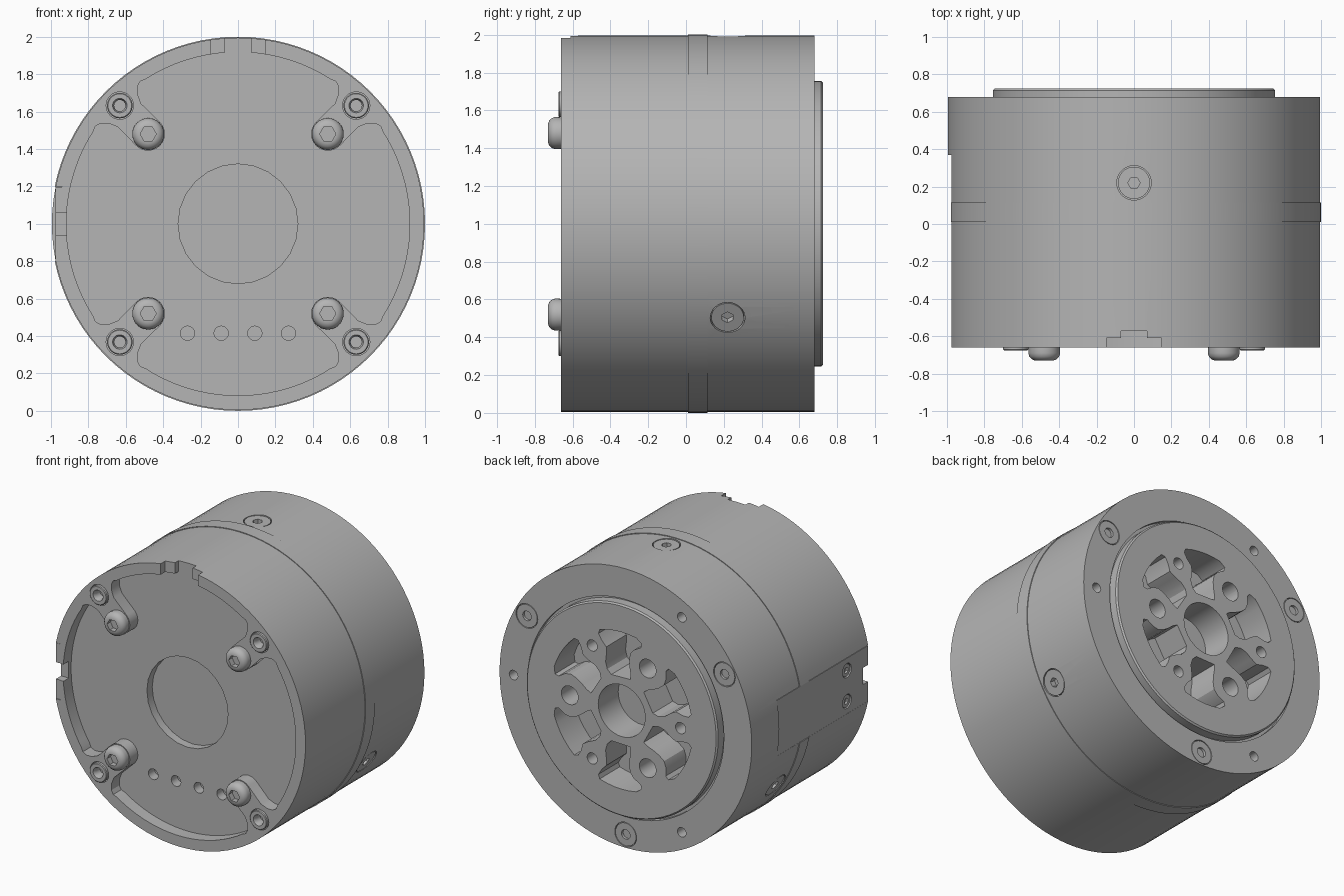
import bpy, bmesh
from math import cos, sin, pi, radians
from mathutils import Matrix

if "Cube" in bpy.data.objects:
    bpy.data.objects.remove(bpy.data.objects["Cube"], do_unlink=True)

metal = bpy.data.materials.new("grey_metal")
metal.use_nodes = True
GREY = (0.46, 0.46, 0.46, 1)
metal.diffuse_color = GREY
metal.node_tree.nodes["Principled BSDF"].inputs["Base Color"].default_value = GREY


def finish(name, bm, matrix):
    bmesh.ops.recalc_face_normals(bm, faces=bm.faces[:])
    bm.transform(matrix)
    mesh = bpy.data.meshes.new(name)
    bm.to_mesh(mesh)
    bm.free()
    mesh.materials.append(metal)
    obj = bpy.data.objects.new(name, mesh)
    bpy.context.collection.objects.link(obj)
    return obj


def at(x=0, z=0):
    """Axis along y, offset from the main axis."""
    return Matrix.Translation((x, 0, 1 + z))


def radial(angle, y, dz=0):
    """Axis pointing outward from the main axis."""
    return (Matrix.Translation((0, y, 1 + dz)) @ Matrix.Rotation(pi / 2 - radians(angle), 4, 'Y')
            @ Matrix.Rotation(pi / 2, 4, 'X'))


def lathe(name, profile, matrix, n=32):
    """Solid of revolution about y from (radius, y) points."""
    bm = bmesh.new()
    rings = [[bm.verts.new((r * cos(2 * pi * i / n), y, r * sin(2 * pi * i / n)))
              for i in range(n)] for r, y in profile]
    for a, b in zip(rings, rings[1:]):
        for i in range(n):
            j = (i + 1) % n
            bm.faces.new((a[i], a[j], b[j], b[i]))
    bm.faces.new(rings[0])
    bm.faces.new(rings[-1])
    return finish(name, bm, matrix)


def rod(name, r, y0, y1, matrix, n=32):
    return lathe(name, [(r, y0), (r, y1)], matrix, n)


def prism(name, points, y0, y1, matrix):
    """Outline in x and z, extruded along y."""
    bm = bmesh.new()
    a = [bm.verts.new((x, y0, z)) for x, z in points]
    b = [bm.verts.new((x, y1, z)) for x, z in points]
    bm.faces.new(a)
    bm.faces.new(b)
    for i in range(len(a)):
        j = (i + 1) % len(a)
        bm.faces.new((a[i], a[j], b[j], b[i]))
    return finish(name, bm, matrix)


def box(name, x0, x1, y0, y1, z0, z1):
    return prism(name, [(x0, z0), (x1, z0), (x1, z1), (x0, z1)], y0, y1, at())


def cut(obj, cutter):
    mod = obj.modifiers.new("cut", 'BOOLEAN')
    mod.operation = 'DIFFERENCE'
    mod.solver = 'EXACT'
    mod.object = cutter
    bpy.context.view_layer.objects.active = obj
    bpy.ops.object.modifier_apply(modifier=mod.name)
    bpy.data.objects.remove(cutter, do_unlink=True)


def polar(r, deg):
    return r * cos(radians(deg)), r * sin(radians(deg))


# Housing with a slightly raised band
body = lathe("housing", [(.995, -.66), (.995, .01), (1, .01), (1, .115), (.995, .115),
                         (.995, .68)], at(), 96)

# Front cavity outline: wall arcs joined by four inward arms
side = [(.895, .2), (.908, .17), (.9, .14), (.87, .11), (.82, .088)]
arm = [(d, -p) for d, p in side]
arm += [(.68 - .09 * sin(radians(t)), -.09 * cos(radians(t))) for t in range(0, 181, 15)]
arm += side[::-1]
outline = []
for k in range(4):
    base = 45 + 90 * k
    c, s = polar(1, base)
    outline += [(d * c - p * s, d * s + p * c) for d, p in arm]
    outline += [polar(.918, base + t) for t in range(15, 76, 4)]
cut(body, prism("cutter", outline, -.8, -.57, at()))
cut(body, rod("cutter", .32, -.7, -.51, at(), 24))
for x in (-.27, -.09, .09, .27):
    cut(body, rod("cutter", .038, -.7, -.5, at(x, -.585), 20))

# Stepped notch at the top of the rim
cut(body, box("cutter", -.148, .148, -.8, -.61, .85, 1.1))
cut(body, box("cutter", -.07, .07, -.8, -.571, .85, 1.1))

# Flat cover plate let into the side, with two small screws
cut(body, box("cutter", -1.1, -.94, -.8, .37, -.2, .2))
cut(body, box("cutter", -1.1, -.88, -.8, -.6, -.06, .06))
cover = box("side_cover", -.976, -.938, -.658, .369, -.198, .198)
cut(cover, box("cutter", -1.1, -.9, -.8, -.6, -.06, .06))
for dz in (-.11, .11):
    cut(cover, rod("cutter", .05, .95, 1.1, radial(180, -.42, dz), 24))
    screw = rod("cover_screw", .044, .945, .97, radial(180, -.42, dz), 24)
    cut(screw, rod("cutter", .022, .955, 1.1, radial(180, -.42, dz), 6))

# Arm screws and corner bushings on the front
for sx in (-1, 1):
    for sz in (-1, 1):
        place = at(.48 * sx, .48 * sz)
        screw = lathe("arm_screw", [(.083, -.655), (.085, -.69), (.08, -.708), (.068, -.722),
                                    (.05, -.73)], place)
        cut(screw, rod("cutter", .043, -.8, -.69, place, 6))
        place = at(.632 * sx, .632 * sz)
        cut(body, rod("cutter", .073, -.8, -.6, place))
        bush = lathe("corner_bushing", [(.068, -.59), (.068, -.67), (.063, -.675)], place)
        cut(bush, lathe("cutter", [(.03, -.61), (.03, -.65), (.044, -.69)], place, 24))

# Flush screws around the circumference
for angle in (90, 210, 330):
    place = radial(angle, .22)
    cut(body, rod("cutter", .092, .93, 1.1, place))
    screw = rod("radial_screw", .086, .92, .99, place)
    cut(screw, rod("cutter", .033, .95, 1.1, place, 6))

# Rear rim: three plain holes and three flush socket screws
for k in range(3):
    x, z = polar(.885, 60 + 120 * k)
    cut(body, rod("cutter", .034, .58, .8, at(-x, z), 20))
    x, z = polar(.9, 30 + 120 * k)
    cut(body, rod("cutter", .086, .66, .8, at(-x, z)))
    screw = rod("rear_screw", .081, .65, .679, at(-x, z))
    cut(screw, rod("cutter", .034, .655, .8, at(-x, z), 20))

# Rear seat and rotating output plate
cut(body, rod("cutter", .775, .65, .8, at(), 96))
cut(body, rod("cutter", .74, .44, .8, at(), 96))
plate = lathe("output_plate", [(.739, .441), (.739, .652), (.755, .652), (.755, .715),
                               (.745, .725)], at(), 96)
cut(plate, rod("cutter", .185, .5, .8, at(), 40))

# Six lobed pockets, alternately mirrored between large and small bolt bosses
big = [(.25, 16), (.29, 14), (.33, 11), (.38, 9), (.43, 9), (.47, 12), (.51, 17), (.54, 17)]
small = [(.56, 18), (.535, 20), (.49, 19), (.44, 16), (.39, 18), (.34, 22), (.29, 23), (.25, 19)]
for k in range(6):
    mid = 30 + 60 * k
    flip = -1 if k % 2 else 1
    shape = [polar(r, mid + flip * t) for r, t in big]
    shape += [polar(.56, mid + flip * t) for t in range(12, -13, -6)]
    shape += [polar(r, mid - flip * t) for r, t in small]
    cut(plate, prism("cutter", [(-x, z) for x, z in shape], .5, .8, at()))
    r, dist = (.04, .465) if k % 2 == 0 else (.066, .41)
    x, z = polar(dist, 60 * k)
    cut(plate, rod("cutter", r, .52, .8, at(-x, z), 24))

# Smooth shading with sharp edges kept
bpy.ops.object.select_all(action='DESELECT')
for obj in bpy.context.scene.objects:
    if obj.type == 'MESH' and metal.name in obj.data.materials:
        obj.select_set(True)
        bpy.context.view_layer.objects.active = obj
bpy.ops.object.shade_smooth_by_angle(angle=radians(30))
